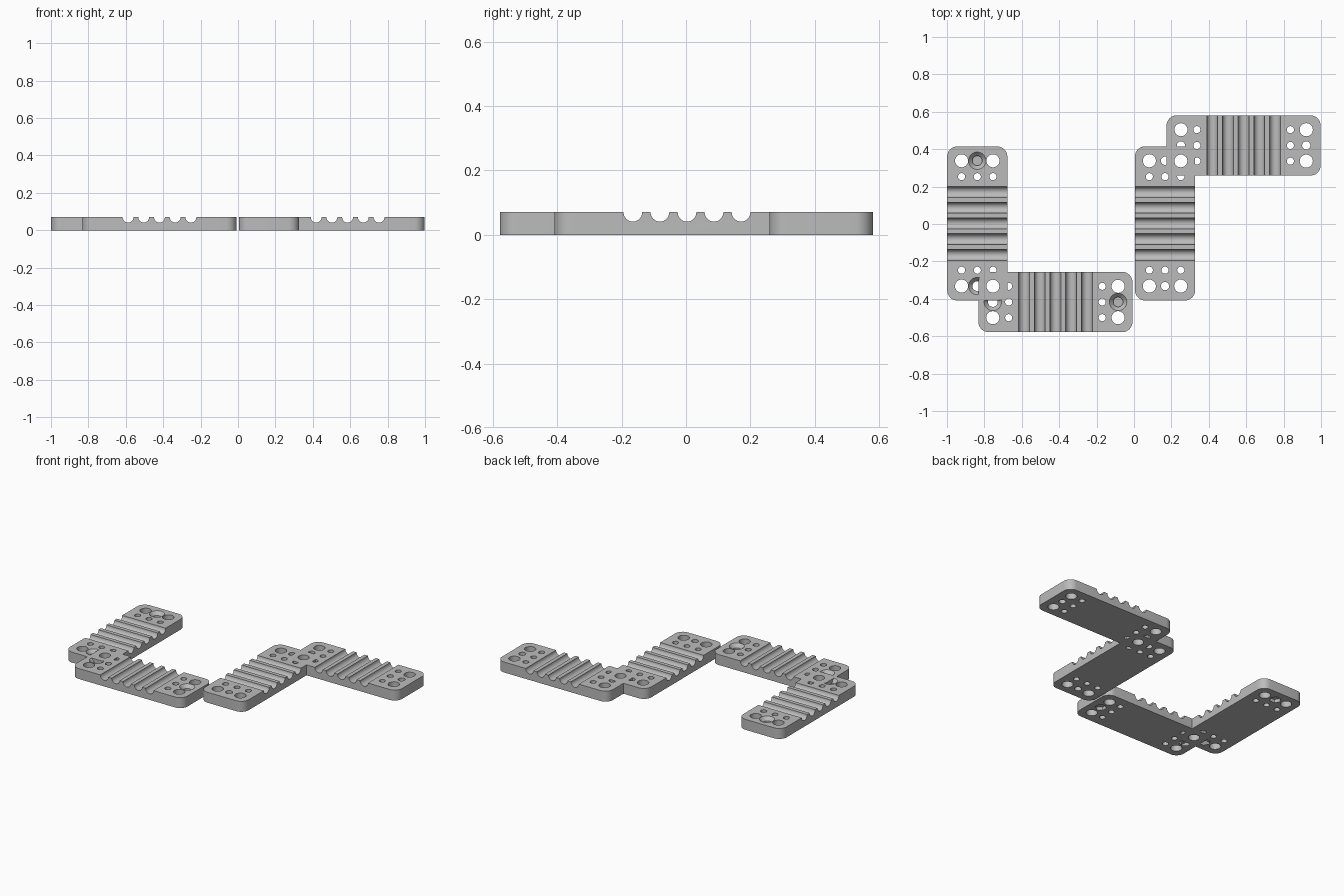
import bpy, bmesh, math
from mathutils import Matrix, Vector

if "Cube" in bpy.data.objects:
    bpy.data.objects.remove(bpy.data.objects["Cube"], do_unlink=True)

LENGTH, WIDTH, HEIGHT, CORNER = 0.824, 0.322, 0.07, 0.055
END, INNER, SIDE = 0.335, 0.25, 0.084      # hole spacing from the plate centre
PITCH, GROOVE = 0.084, 0.029

grey = bpy.data.materials.new("light grey plastic")
grey.use_nodes = True
grey.diffuse_color = (0.5, 0.5, 0.5, 1)
grey.node_tree.nodes["Principled BSDF"].inputs["Base Color"].default_value = (0.5, 0.5, 0.5, 1)


def make_object(name, bm):
    bmesh.ops.recalc_face_normals(bm, faces=bm.faces)
    mesh = bpy.data.meshes.new(name)
    bm.to_mesh(mesh)
    bm.free()
    mesh.materials.append(grey)
    obj = bpy.data.objects.new(name, mesh)
    bpy.context.collection.objects.link(obj)
    return obj


def drill(bm, x, y, low, high, r_low, r_high, sides=32):
    place = Matrix.Translation((x, y, (low + high) / 2))
    bmesh.ops.create_cone(bm, cap_ends=True, segments=sides, radius1=r_low,
                          radius2=r_high, depth=high - low, matrix=place)


def cut(obj, bm):
    cutter = make_object("cutter", bm)
    cutter.hide_render = True
    mod = obj.modifiers.new("cut", 'BOOLEAN')
    mod.operation, mod.solver, mod.object = 'DIFFERENCE', 'EXACT', cutter
    bpy.ops.object.select_all(action='DESELECT')
    obj.select_set(True)
    bpy.context.view_layer.objects.active = obj
    bpy.ops.object.modifier_apply(modifier=mod.name)
    bpy.data.objects.remove(cutter, do_unlink=True)


def rounded_slab(name):
    bm = bmesh.new()
    verts = []
    for quarter, (sx, sy) in enumerate([(1, 1), (-1, 1), (-1, -1), (1, -1)]):
        for step in range(9):
            a = (quarter + step / 8) * math.pi / 2
            verts.append(bm.verts.new((sx * (LENGTH / 2 - CORNER) + CORNER * math.cos(a),
                                       sy * (WIDTH / 2 - CORNER) + CORNER * math.sin(a), 0)))
    base = bm.faces.new(verts)
    top = bmesh.ops.extrude_face_region(bm, geom=[base])["geom"]
    bmesh.ops.translate(bm, vec=Vector((0, 0, HEIGHT)),
                        verts=[v for v in top if isinstance(v, bmesh.types.BMVert)])
    return make_object(name, bm)


def plate(name, x, y, turned, countersunk):
    obj = rounded_slab(name)
    low, high = -0.02, HEIGHT + 0.02
    # Through holes and cross grooves
    bm = bmesh.new()
    for end in (-1, 1):
        for row in (-1, 0, 1):
            drill(bm, end * INNER, row * SIDE, low, high, 0.019, 0.019)
            r = 0.035 if row else (0.026 if countersunk else 0.022)
            drill(bm, end * END, row * SIDE, low, high, r, r)
    for i in range(-2, 3):
        place = Matrix.Translation((i * PITCH, 0, HEIGHT)) @ Matrix.Rotation(math.pi / 2, 4, 'X')
        bmesh.ops.create_cone(bm, cap_ends=True, segments=48, radius1=GROOVE,
                              radius2=GROOVE, depth=WIDTH * 1.2, matrix=place)
    cut(obj, bm)
    # Conical screw seats above, hexagonal nut pockets below
    if countersunk:
        seats, pockets = bmesh.new(), bmesh.new()
        for end in (-1, 1):
            drill(seats, end * END, 0, HEIGHT - 0.025, HEIGHT + 0.005, 0.024, 0.051)
            drill(pockets, end * END, 0, low, 0.022, 0.036, 0.036, 6)
        cut(obj, seats)
        cut(obj, pockets)
    obj.location = (x, y, 0)
    if turned:
        obj.rotation_euler.z = math.pi / 2
    bpy.ops.object.shade_smooth_by_angle(angle=math.radians(35))


plate("left_upright_strap", 0.166, 0.003, True, False)
plate("left_cross_strap", 0.586, 0.42, False, False)
plate("right_upright_strap", -0.838, 0.003, True, True)
plate("right_cross_strap", -0.42, -0.417, False, True)
